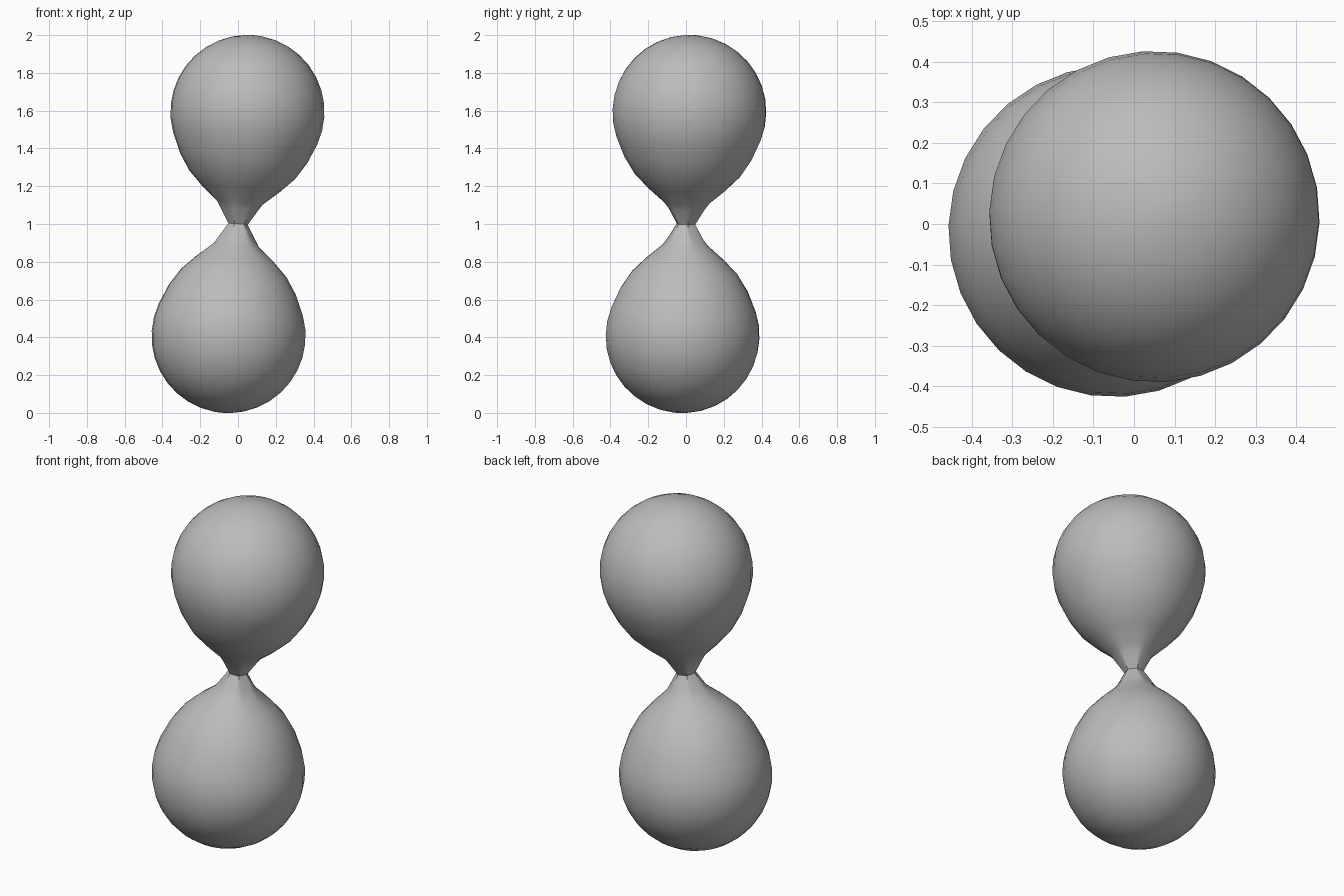
import bpy, bmesh, math
from mathutils import Vector

if "Cube" in bpy.data.objects:
    bpy.data.objects.remove(bpy.data.objects["Cube"])

SEGMENTS = 30
AXIS = Vector((0.05, 0.018, 0.593))   # neck to the middle of the upper bulb
CENTRE, RADIUS = AXIS.length, 0.408

grey = bpy.data.materials.new("plain grey")
grey.diffuse_color = (0.5, 0.5, 0.5, 1)
grey.use_nodes = True
grey.node_tree.nodes["Principled BSDF"].inputs["Base Color"].default_value = grey.diffuse_color


def hexagon_factor(angle):
    # radius of a unit hexagon at this angle
    a = (angle - math.radians(10)) % (math.pi / 3) - math.pi / 6
    return math.cos(math.pi / 6) / math.cos(a)


# Profile as (distance from neck, radius, how hexagonal): pinched neck, cone, round cap
profile = [(0, 0.052, 1), (0.078, 0.1, 0.7), (0.112, 0.122, 0.2), (0.187, 0.207, 0),
           (0.26, 0.28, 0), (0.35, 0.338, 0)]
for i in range(11):
    a = math.radians(-20 + i * 10.4)
    profile.append((CENTRE + RADIUS * math.sin(a), RADIUS * math.cos(a), 0))


def make_bulb(name, sign):
    bm = bmesh.new()
    turn = Vector((0, 0, 1)).rotation_difference(AXIS)

    def place(x, y, t):
        return bm.verts.new(Vector((0, 0, 1)) + sign * (turn @ Vector((x, y, t))))

    rings = []
    for t, r, hexa in profile:
        ring = []
        for i in range(SEGMENTS):
            a = math.tau * i / SEGMENTS + math.radians(10)
            rr = r * (1 + hexa * (hexagon_factor(a) - 1))
            ring.append(place(rr * math.cos(a), rr * math.sin(a), t))
        rings.append(ring)
    pole = place(0, 0, CENTRE + RADIUS)
    for i in range(SEGMENTS):
        j = (i + 1) % SEGMENTS
        for low, high in zip(rings, rings[1:]):
            bm.faces.new((low[i], low[j], high[j], high[i]))
        bm.faces.new((rings[-1][i], rings[-1][j], pole))
    # The lower bulb is a point reflection, so its faces are turned round
    if sign < 0:
        bmesh.ops.reverse_faces(bm, faces=bm.faces)
    mesh = bpy.data.meshes.new(name)
    bm.to_mesh(mesh)
    bm.free()
    mesh.materials.append(grey)
    obj = bpy.data.objects.new(name, mesh)
    bpy.context.collection.objects.link(obj)
    bpy.ops.object.select_all(action='DESELECT')
    obj.select_set(True)
    bpy.context.view_layer.objects.active = obj
    bpy.ops.object.shade_smooth_by_angle(angle=math.radians(30))


make_bulb("upper_bulb", 1)
make_bulb("lower_bulb", -1)
